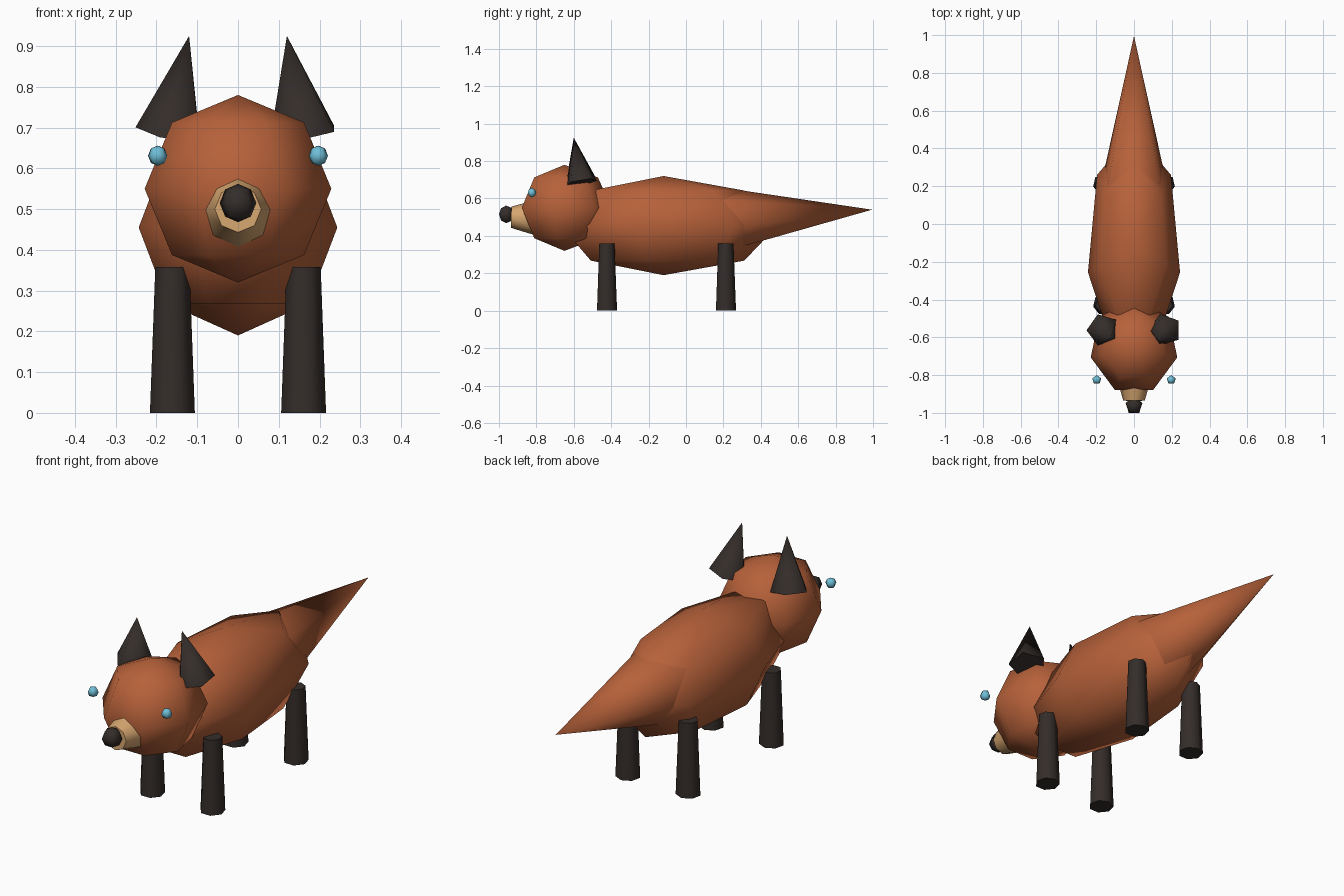
import bpy, bmesh, math
from mathutils import Vector

if "Cube" in bpy.data.objects:
    bpy.data.objects.remove(bpy.data.objects["Cube"])


def material(name, rgb):
    m = bpy.data.materials.new(name)
    m.diffuse_color = (*rgb, 1)
    m.use_nodes = True
    m.node_tree.nodes["Principled BSDF"].inputs["Base Color"].default_value = m.diffuse_color
    return m


RUST = material("rust", (0.47, 0.12, 0.042))
DARK = material("dark", (0.034, 0.026, 0.023))
TAN = material("tan", (0.67, 0.38, 0.16))
BLUE = material("blue", (0.16, 0.52, 0.68))


def turned(name, profile, sides, origin, mat, axis=(0, 0, 1), first=(0, 1, 0), scale=(1, 1, 1)):
    """Revolve (height, radius) pairs about an axis; 'first' aims the first corner."""
    axis = Vector(axis).normalized()
    u = Vector(first)
    u = (u - axis * u.dot(axis)).normalized()
    v = axis.cross(u)
    s, o = Vector(scale), Vector(origin)
    bm = bmesh.new()
    rings = []
    for h, r in profile:
        angles = [math.tau * i / sides for i in range(sides if r else 1)]
        rings.append([bm.verts.new(o + s * (axis * h + (u * math.cos(a) + v * math.sin(a)) * r))
                      for a in angles])
    for a, b in zip(rings, rings[1:]):
        for i in range(sides):
            j = (i + 1) % sides
            quad = [a[i % len(a)], a[j % len(a)], b[j % len(b)], b[i % len(b)]]
            bm.faces.new(list(dict.fromkeys(quad))).smooth = True
    for ring in (rings[0], rings[-1]):
        if len(ring) > 1:
            cap = bm.faces.new(ring)
            for e in cap.edges:
                e.smooth = False
    bmesh.ops.recalc_face_normals(bm, faces=bm.faces)
    me = bpy.data.meshes.new(name)
    bm.to_mesh(me)
    bm.free()
    me.materials.append(mat)
    ob = bpy.data.objects.new(name, me)
    bpy.context.collection.objects.link(ob)
    return ob


def ball(name, center, radii, sides, mat):
    d = math.sqrt(0.5)
    turned(name, [(-1, 0), (-d, d), (0, 1), (d, d), (1, 0)], sides, center, mat, scale=radii)


def cone(name, start, end, r0, r1, sides, mat, first=(0, 1, 0)):
    axis = Vector(end) - Vector(start)
    turned(name, [(0, r0), (axis.length, r1)], sides, start, mat, axis, first)


# Torso, head and tail
ball("body", (0, -0.12, 0.455), (0.25, 0.61, 0.265), 7, RUST)
ball("head", (0, -0.65, 0.55), (0.235, 0.253, 0.23), 7, RUST)
cone("tail", (0, 0.2, 0.48), (0, 0.995, 0.54), 0.18, 0, 7, RUST, (0, 0, 1))

# Muzzle
cone("snout", (0, -0.80, 0.497), (0, -0.935, 0.50), 0.095, 0.057, 8, TAN, (0, 0, 1))
ball("nose", (0, -0.962, 0.515), (0.047, 0.047, 0.047), 5, DARK)

# Paired parts
for side, x in (("left", -1), ("right", 1)):
    ball(f"{side}_eye", (x * 0.197, -0.825, 0.631), (0.025, 0.025, 0.025), 5, BLUE)
    cone(f"{side}_ear", (x * 0.165, -0.56, 0.685), (x * 0.12, -0.60, 0.925),
         0.088, 0, 5, DARK, (-1, 0, 0))
    for end, y in (("front", -0.425), ("back", 0.211)):
        cone(f"{end}_{side}_leg", (x * 0.161, y, 0), (x * 0.161, y, 0.358),
             0.0565, 0.043, 7, DARK)
